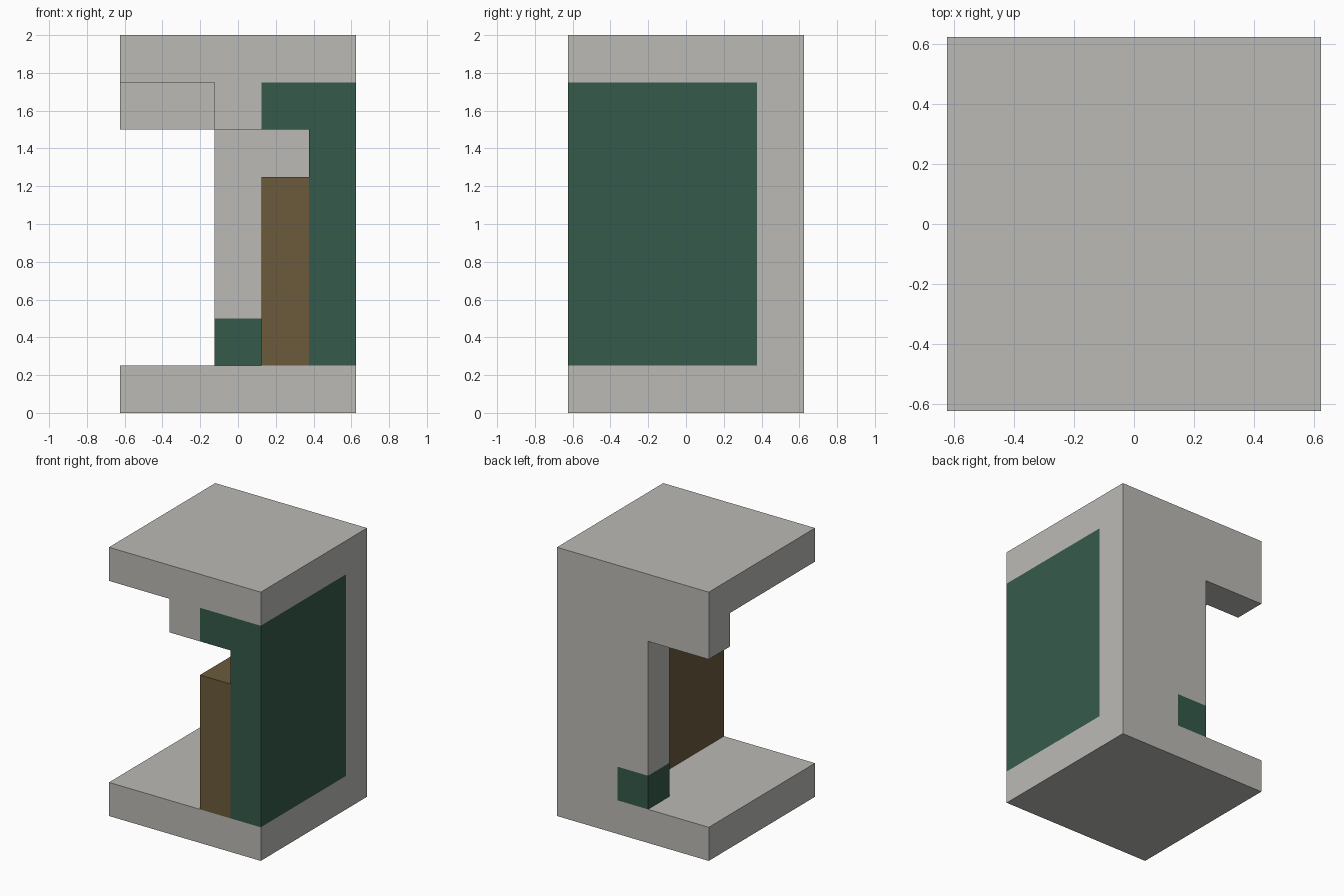
import bpy
import bmesh

cube = bpy.data.objects.get("Cube")
if cube:
    bpy.data.objects.remove(cube, do_unlink=True)


def material(name, colour):
    mat = bpy.data.materials.new(name)
    mat.use_nodes = True
    mat.diffuse_color = (*colour, 1)
    mat.node_tree.nodes["Principled BSDF"].inputs["Base Color"].default_value = (*colour, 1)
    return mat


stone = material("pale grey stone", (0.497, 0.491, 0.465))
green = material("dark green", (0.036, 0.102, 0.07))
brown = material("brown wood", (0.15, 0.105, 0.045))

U = 0.25           # module of the block grid
HALF = 2.5 * U     # half the footprint


def block(name, mat, x, y, z):
    """Box spanning the given (start, end) ranges, in modules from the front, -x, bottom corner."""
    bm = bmesh.new()
    bmesh.ops.create_cube(bm, size=1)
    for v in bm.verts:
        v.co = [r[0] * U if c < 0 else r[1] * U for c, r in zip(v.co, (x, y, z))]
        v.co.x -= HALF
        v.co.y -= HALF
    mesh = bpy.data.meshes.new(name)
    bm.to_mesh(mesh)
    bm.free()
    mesh.materials.append(mat)
    obj = bpy.data.objects.new(name, mesh)
    bpy.context.collection.objects.link(obj)
    return obj


# Floor and roof slabs
block("floor_slab", stone, (0, 5), (0, 5), (0, 1))
block("roof_slab", stone, (0, 5), (0, 5), (7, 8))

# Back wall: grey post above a green foot, solid corner, and lintel on the open side
block("back_wall_foot", green, (2, 3), (4, 5), (1, 2))
block("back_wall_post", stone, (2, 3), (4, 5), (2, 7))
block("back_wall_corner", stone, (3, 5), (4, 5), (1, 7))
block("back_lintel", stone, (0, 2), (4, 5), (6, 7))

# Side wall and stepped ceiling
block("side_wall", green, (4, 5), (0, 4), (1, 7))
block("ceiling_step_inner", green, (3, 4), (0, 4), (6, 7))
block("ceiling_step_outer", stone, (2, 3), (0, 4), (6, 7))

# Wooden lining along the inside of the side wall
block("wood_lining", brown, (3, 4), (0, 4), (1, 5))
